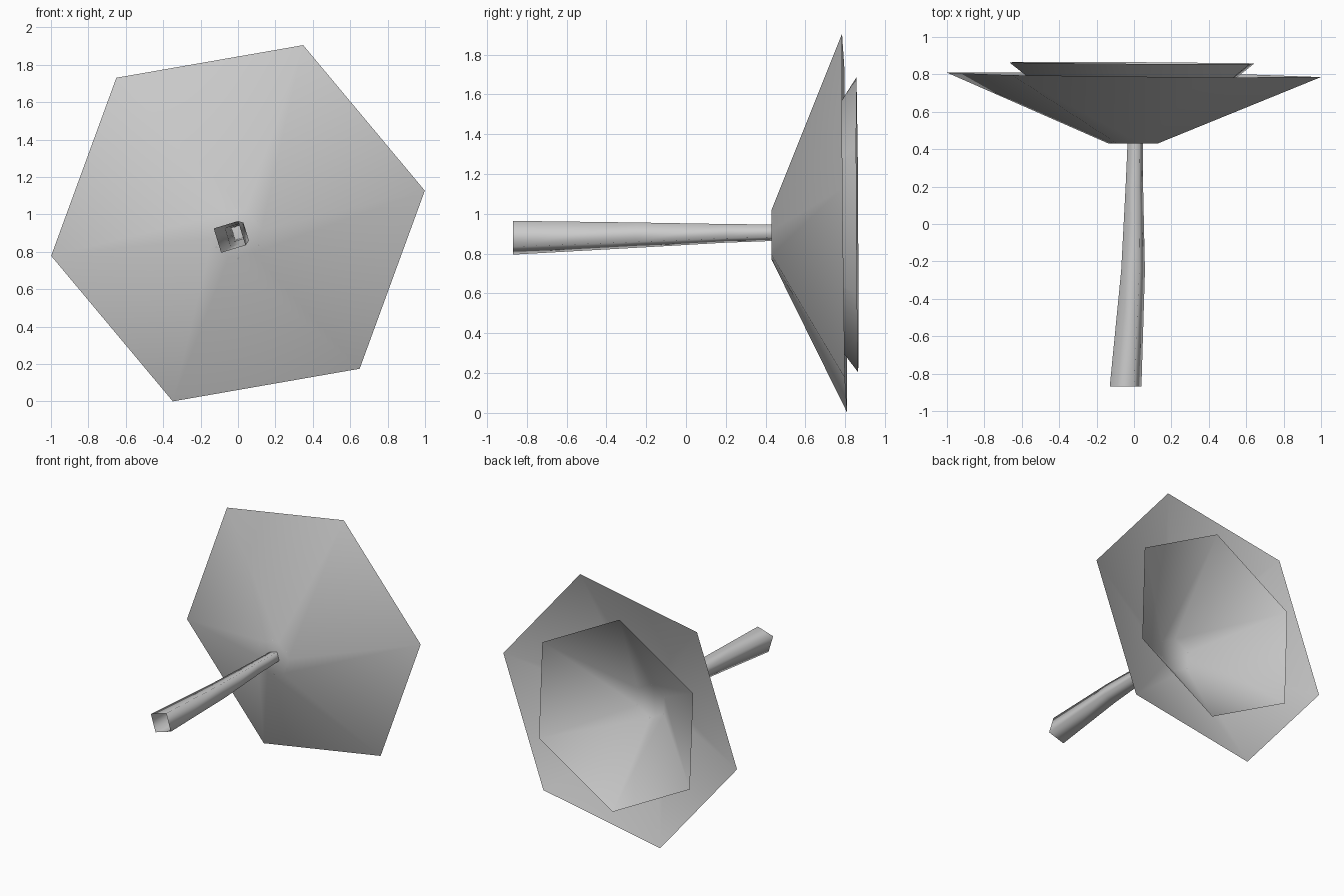
import bpy, bmesh
from math import cos, sin, radians

old = bpy.data.objects.get("Cube")
if old:
    bpy.data.objects.remove(old, do_unlink=True)

grey = bpy.data.materials.new("plain grey")
grey.use_nodes = True
colour = (0.6, 0.6, 0.6, 1)
grey.diffuse_color = colour
grey.node_tree.nodes["Principled BSDF"].inputs["Base Color"].default_value = colour


def loft(name, sides, angle, rings, tilt=0.0, cap=False):
    """Skin polygon rings (x, y, z, radius) along y; the last ring can lean."""
    bm = bmesh.new()
    loops = []
    for n, (x, y, z, r) in enumerate(rings):
        lean = tilt if n == len(rings) - 1 else 0
        loop = []
        for k in range(sides):
            a = radians(angle + 360 * k / sides)
            dx, dz = r * cos(a), r * sin(a)
            loop.append(bm.verts.new((x + dx, y - lean * (dx + dz), z + dz)))
        loops.append(loop)
    for a, b in zip(loops, loops[1:]):
        for k in range(sides):
            j = (k + 1) % sides
            bm.faces.new((a[k], a[j], b[j], b[k]))
    if cap:
        bm.faces.new(loops[0][::-1])
    bmesh.ops.recalc_face_normals(bm, faces=bm.faces)
    # Normals point away from the axis
    bm.normal_update()
    side = bm.faces[:][0]
    c = side.calc_center_median()
    if side.normal.x * (c.x - rings[0][0]) + side.normal.z * (c.z - rings[0][2]) < 0:
        bmesh.ops.reverse_faces(bm, faces=bm.faces)
    for f in bm.faces:
        f.smooth = True
    mesh = bpy.data.meshes.new(name)
    bm.to_mesh(mesh)
    bm.free()
    mesh.materials.append(grey)
    obj = bpy.data.objects.new(name, mesh)
    bpy.context.collection.objects.link(obj)
    return obj


# Wide outer bloom, a shallow open cone
loft("outer_petals", 6, 9.9,
     [(-0.005, 0.43, 0.895, 0.133), (0, 0.797, 0.953, 1.014)], 0.01, True)

# Narrower inner bloom nested inside it
loft("inner_petals", 6, 32,
     [(-0.005, 0.435, 0.895, 0.13), (-0.01, 0.861, 0.945, 0.742)], 0.006, True)

# Hollow four-sided stem, thicker toward its open end
loft("stem", 4, 152,
     [(-0.045, -0.87, 0.88, 0.096), (-0.005, -0.25, 0.893, 0.072),
      (0.002, 0.2, 0.902, 0.053), (0.007, 0.43, 0.905, 0.047)])
